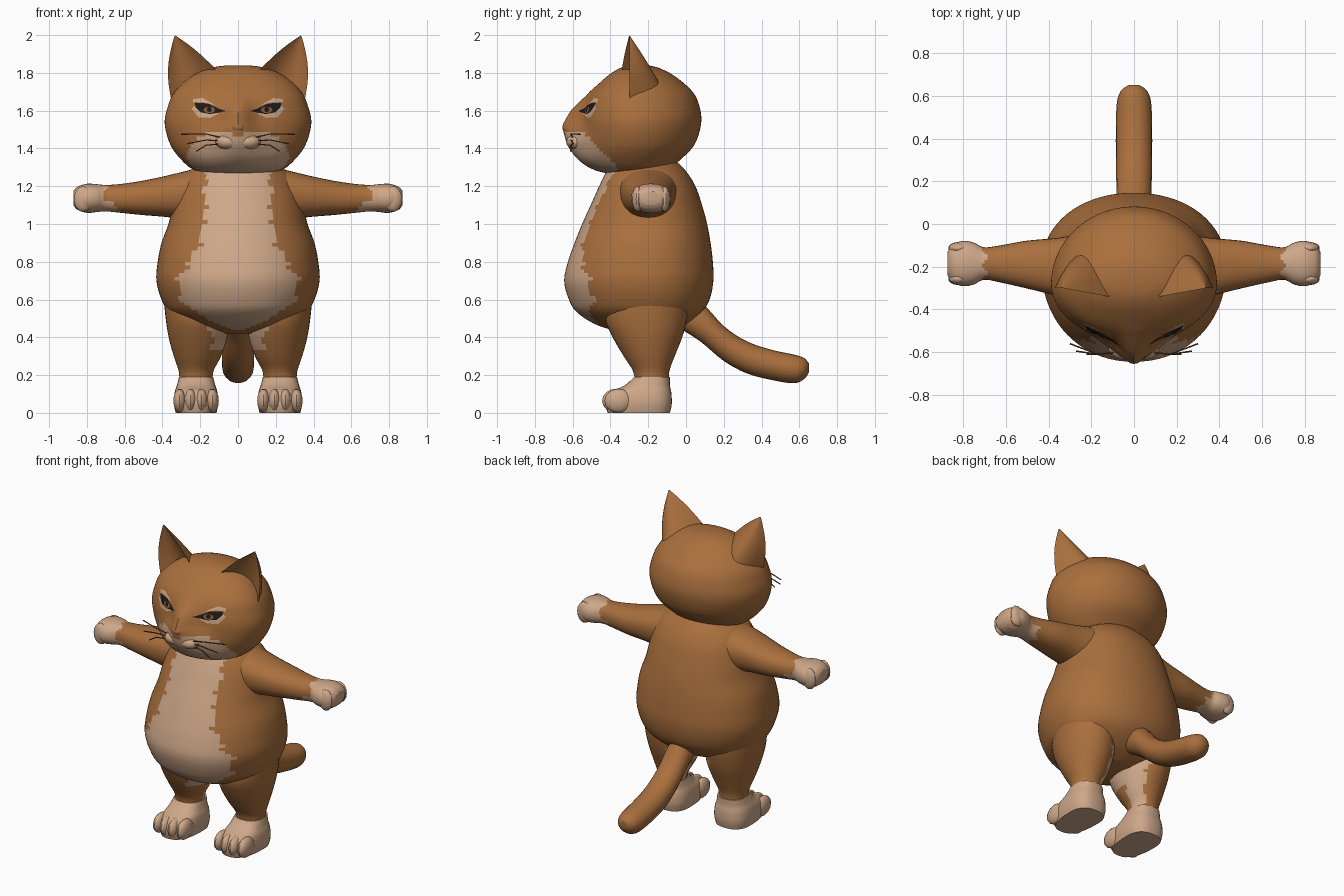
import bpy, bmesh, math
from mathutils import Vector
from mathutils.bvhtree import BVHTree

if "Cube" in bpy.data.objects:
    bpy.data.objects.remove(bpy.data.objects["Cube"])


def material(name, r, g, b):
    m = bpy.data.materials.new(name)
    m.use_nodes = True
    m.diffuse_color = (r, g, b, 1)
    bsdf = m.node_tree.nodes["Principled BSDF"]
    bsdf.inputs["Base Color"].default_value = (r, g, b, 1)
    bsdf.inputs["Roughness"].default_value = 0.9
    return m


ORANGE = material("orange fur", 0.40, 0.16, 0.047)
CREAM = material("cream fur", 0.62, 0.39, 0.25)
BLACK = material("eye black", 0.012, 0.01, 0.01)
AMBER = material("iris brown", 0.25, 0.10, 0.03)
BROWN = material("whisker brown", 0.17, 0.065, 0.022)
NOSE = material("nose brown", 0.36, 0.14, 0.06)
SIDES = (("left", 1), ("right", -1))


def finish(name, bm, mats, rule=None, angle=35):
    """Turn a bmesh into a shaded object; rule picks the material of a face."""
    bmesh.ops.recalc_face_normals(bm, faces=bm.faces)
    bm.normal_update()
    if rule:
        for f in bm.faces:
            f.material_index = int(rule(f.calc_center_median(), f.normal))
    me = bpy.data.meshes.new(name)
    bm.to_mesh(me)
    bm.free()
    for m in mats:
        me.materials.append(m)
    ob = bpy.data.objects.new(name, me)
    bpy.context.collection.objects.link(ob)
    bpy.ops.object.select_all(action="DESELECT")
    ob.select_set(True)
    bpy.context.view_layer.objects.active = ob
    bpy.ops.object.shade_smooth_by_angle(angle=math.radians(angle))
    return ob


def spline(rows, sub):
    """Catmull-Rom interpolation through rows of numbers."""
    out = []
    for i in range(len(rows) - 1):
        p0, p1, p2 = rows[max(i - 1, 0)], rows[i], rows[i + 1]
        p3 = rows[min(i + 2, len(rows) - 1)]
        for k in range(sub):
            t = k / sub
            out.append([b + t / 2 * (c - a + t * (2 * a - 5 * b + 4 * c - d + t * (3 * (b - c) + d - a)))
                        for a, b, c, d in zip(p0, p1, p2, p3)])
    return out + [list(rows[-1])]


def loft(rows, axis="z", n=32, sub=3, side=1, power=1.0, bump=None):
    """Rows: position, two centres, width, depth on - side, depth on + side."""
    bm = bmesh.new()
    rings = []
    for t, c1, c2, r1, lo, hi in spline(rows, sub):
        ring = []
        for k in range(n):
            a = 2 * math.pi * k / n
            c, s = math.cos(a), math.sin(a)
            u = c1 + r1 * math.copysign(abs(c) ** power, c)
            v = c2 + (hi if s > 0 else lo) * math.copysign(abs(s) ** power, s)
            if bump and s < 0:
                v -= bump(u, t)
            p = {"z": (u, v, t), "x": (t, u, v), "y": (u, t, v)}[axis]
            ring.append(bm.verts.new((p[0] * side, p[1], p[2])))
        rings.append(ring)
    for a, b in zip(rings, rings[1:]):
        for k in range(n):
            bm.faces.new((a[k], a[(k + 1) % n], b[(k + 1) % n], b[k]))
    bm.faces.new(rings[0])
    bm.faces.new(rings[-1])
    return bm


def ellipsoid(bm, centre, radii, seg=14):
    r = bmesh.ops.create_uvsphere(bm, u_segments=seg, v_segments=8, radius=1)
    for v in r["verts"]:
        v.co = Vector(c + x * q for c, x, q in zip(centre, v.co, radii))


def lookup(table, t):
    for (a, va), (b, vb) in zip(table, table[1:]):
        if a <= t <= b:
            return va + (vb - va) * (t - a) / (b - a)
    return 0


# Body with a cream bib
bib = [(0.44, 0.04), (0.5, 0.16), (0.56, 0.27), (0.62, 0.31), (0.7, 0.32), (0.8, 0.26),
       (0.9, 0.21), (1.0, 0.18), (1.15, 0.17), (1.34, 0.17)]


def is_bib(c, n):
    ragged = 0.012 * math.sin(c.z * 55) + 0.008 * math.sin(c.z * 97)
    return c.y < -0.22 and abs(c.x) < lookup(bib, c.z) + ragged


body = [(0.42, 0, -.2, .10, .10, .1), (.46, 0, -.2, .25, .26, .19), (.53, 0, -.2, .36, .375, .28),
        (.6, 0, -.2, .405, .42, .325), (.7, 0, -.2, .432, .445, .345), (.8, 0, -.2, .425, .425, .342),
        (.9, 0, -.2, .405, .39, .33), (1.0, 0, -.2, .368, .35, .312), (1.1, 0, -.2, .345, .305, .285),
        (1.2, 0, -.2, .315, .26, .25), (1.28, 0, -.2, .26, .22, .2), (1.34, 0, -.2, .15, .17, .14)]
finish("body", loft(body, n=72, sub=5, power=0.95), [ORANGE, CREAM], is_bib)

# Head with a raised snout and a cream muzzle
snout = [(1.28, 0), (1.34, .03), (1.42, .08), (1.52, .105), (1.6, .07), (1.68, .015), (1.74, 0)]


def snout_bump(x, z):
    width = lookup([(1.2, .16), (1.45, .14), (1.54, .07), (1.9, .06)], z)
    return lookup(snout, z) * math.exp(-(x / width) ** 2)


def is_muzzle(c, n):
    top = 1.485 - 0.03 * math.exp(-(c.x / 0.04) ** 2) + 0.006 * math.sin(c.x * 70)
    return c.z < top and c.z < 1.37 - (c.y + 0.43) and c.y < -0.36


head = [(1.262, 0, -.28, .12, .10, .1), (1.285, 0, -.28, .23, .20, .18), (1.34, 0, -.28, .30, .26, .25),
        (1.42, 0, -.28, .358, .27, .325), (1.53, 0, -.28, .388, .27, .36), (1.62, 0, -.28, .372, .255, .352),
        (1.7, 0, -.28, .335, .22, .315), (1.78, 0, -.27, .25, .15, .215), (1.825, 0, -.26, .15, .09, .12),
        (1.84, 0, -.25, .06, .04, .05)]
head_bm = loft(head, n=80, sub=5, bump=snout_bump)
surface = BVHTree.FromBMesh(head_bm)
finish("head", head_bm, [ORANGE, CREAM], is_muzzle)

# Nose, lip pads and chin
bm = bmesh.new()
ellipsoid(bm, (0, -.625, 1.51), (.038, .03, .026))
finish("nose", bm, [NOSE])
bm = bmesh.new()
for s in (1, -1):
    ellipsoid(bm, (s * .052, -.575, 1.435), (.07, .06, .042))
ellipsoid(bm, (0, -.535, 1.37), (.075, .05, .04))
finish("lips_and_chin", bm, [CREAM])


# Thin painted plates wrapped on the face
def plate(name, outline, mat, lift, side):
    bm = bmesh.new()
    cx = sum(p[0] for p in outline) / len(outline)
    cz = sum(p[1] for p in outline) / len(outline)

    def drop(x, z):
        hit = surface.ray_cast(Vector((x * side, -2, z)), Vector((0, 1, 0)))[0]
        return bm.verts.new(hit - Vector((0, lift, 0)))
    mid = drop(cx, cz)
    loops = [[drop(cx + (x - cx) * f, cz + (z - cz) * f) for x, z in outline] for f in (.33, .67, 1)]
    n = len(outline)
    for k in range(n):
        j = (k + 1) % n
        bm.faces.new((mid, loops[0][k], loops[0][j]))
        for a, b in zip(loops, loops[1:]):
            bm.faces.new((a[k], b[k], b[j], a[j]))
    bmesh.ops.recalc_face_normals(bm, faces=bm.faces)
    if sum(f.normal.y for f in bm.faces) > 0:
        bmesh.ops.reverse_faces(bm, faces=bm.faces)
    me = bpy.data.meshes.new(name)
    bm.to_mesh(me)
    bm.free()
    me.materials.append(mat)
    bpy.context.collection.objects.link(bpy.data.objects.new(name, me))


def disc(x, z, rx, rz):
    return [(x + rx * math.cos(k * math.pi / 8), z + rz * math.sin(k * math.pi / 8)) for k in range(16)]


for word, s in SIDES:
    plate(word + "_eye_upper_patch", [(.12, 1.63), (.19, 1.645), (.235, 1.64), (.24, 1.66), (.19, 1.668)], CREAM, .003, s)
    plate(word + "_eye_lower_patch", [(.1, 1.585), (.15, 1.562), (.21, 1.565), (.245, 1.61), (.22, 1.635), (.15, 1.61)], CREAM, .003, s)
    plate(word + "_eye_lid", [(.065, 1.598), (.1, 1.61), (.16, 1.638), (.23, 1.643), (.225, 1.618),
                              (.2, 1.592), (.15, 1.582), (.11, 1.588)], BLACK, .005, s)
    plate(word + "_iris", disc(.152, 1.604, .03, .017), AMBER, .007, s)
    plate(word + "_pupil", disc(.152, 1.607, .013, .014), BLACK, .009, s)

    # Whiskers
    cu = bpy.data.curves.new(word + "_whiskers", "CURVE")
    cu.dimensions = "3D"
    cu.bevel_depth = 0.0035
    cu.bevel_resolution = 1
    for z, tip_x, tip_y, tip_z in ((1.455, .30, -.56, 1.475), (1.44, .27, -.595, 1.425), (1.425, .22, -.61, 1.385)):
        sp = cu.splines.new("POLY")
        sp.points.add(2)
        path = ((.08, -.60, z), (.17, -.61, (z + tip_z) / 2 + .012), (tip_x, tip_y, tip_z))
        for p, q in zip(sp.points, path):
            p.co = (q[0] * s, q[1], q[2], 1)
    cu.materials.append(BROWN)
    bpy.context.collection.objects.link(bpy.data.objects.new(word + "_whiskers", cu))

    # Ears: crescent sections that narrow to a point
    bm = bmesh.new()
    inner, outer, tip = Vector((.09, -.345, 1.79)), Vector((.35, -.30, 1.64)), Vector((.335, -.30, 2.0))
    rings, steps = [], 8
    for i in range(9):
        t = i / 8 * 0.985
        a = inner.lerp(tip, t) + Vector((0, 0, .015 * math.sin(math.pi * t)))
        b = outer.lerp(tip, t) + Vector((.028 * math.sin(math.pi * t), 0, 0))
        ring = []
        for depth, order in ((.20, range(steps + 1)), (.09, range(steps - 1, 0, -1))):
            for k in order:
                p = a.lerp(b, k / steps) + Vector((0, depth * (1 - t), 0)) * math.sin(math.pi * k / steps) ** 0.8
                ring.append(bm.verts.new((p.x * s, p.y, p.z)))
        rings.append(ring)
    m = len(rings[0])
    for a, b in zip(rings, rings[1:]):
        for k in range(m):
            bm.faces.new((a[k], a[(k + 1) % m], b[(k + 1) % m], b[k]))
    bm.faces.new(rings[0])
    bm.faces.new(rings[-1])
    finish(word + "_ear", bm, [ORANGE])

    # Arms with cream paws
    arm = [(.2, -.2, 1.17, .16, .16, .13), (.36, -.2, 1.16, .135, .125, .10), (.5, -.19, 1.145, .112, .098, .085),
           (.62, -.187, 1.137, .088, .078, .075), (.7, -.185, 1.137, .076, .07, .07), (.75, -.185, 1.137, .098, .074, .074),
           (.8, -.185, 1.137, .106, .078, .076), (.85, -.185, 1.137, .088, .062, .06), (.872, -.185, 1.137, .055, .036, .036)]
    finish(word + "_arm", loft(arm, "x", 32, 5, s, .9), [ORANGE, CREAM],
           lambda c, n: abs(c.x) > (.64 if n.z < -.2 else .70) + .012 * math.sin(c.y * 90))
    bm = bmesh.new()
    for k in (-1.5, -.5, .5, 1.5):
        ellipsoid(bm, (s * .82, -.185 + k * .048, 1.132), (.05, .029, .068))
    finish(word + "_fingers", bm, [CREAM])

    # Legs with a cream inner thigh
    leg = [(.62, .215, -.2, .18, .22, .22), (.5, .215, -.2, .168, .228, .205), (.4, .212, -.2, .155, .188, .18),
           (.3, .215, -.19, .125, .14, .13), (.22, .222, -.18, .092, .10, .092), (.15, .222, -.18, .088, .09, .09)]
    finish(word + "_leg", loft(leg, "z", 40, 6, s), [ORANGE, CREAM],
           lambda c, n: c.z < .17 or (n.x * s < -.5 + .08 * math.sin(c.z * 60) and (c.z > .33 or c.y > -.18)))

    # Feet and toes
    foot = [(0, .222, -.2, .108, .215, .115), (.05, .222, -.2, .118, .225, .125), (.11, .222, -.2, .113, .20, .122),
            (.145, .222, -.2, .102, .125, .115), (.19, .222, -.18, .09, .095, .095)]
    finish(word + "_foot", loft(foot, "z", 32, 3, s, .8), [CREAM])
    bm = bmesh.new()
    for k in (-1.5, -.5, .5, 1.5):
        ellipsoid(bm, (s * (.222 + k * .058), -.375 + .012 * abs(k), .064), (.034, .075, .064))
    finish(word + "_toes", bm, [CREAM])

# Tail
tail = [(-.02, 0, .52, .07, .08, .09), (.08, 0, .475, .08, .10, .11), (.2, 0, .37, .083, .095, .09),
        (.32, 0, .295, .085, .085, .085), (.45, 0, .255, .085, .08, .08), (.57, 0, .233, .08, .076, .076),
        (.625, 0, .235, .06, .056, .056), (.65, 0, .238, .025, .025, .025)]
finish("tail", loft(tail, "y", 20, 4), [ORANGE])
